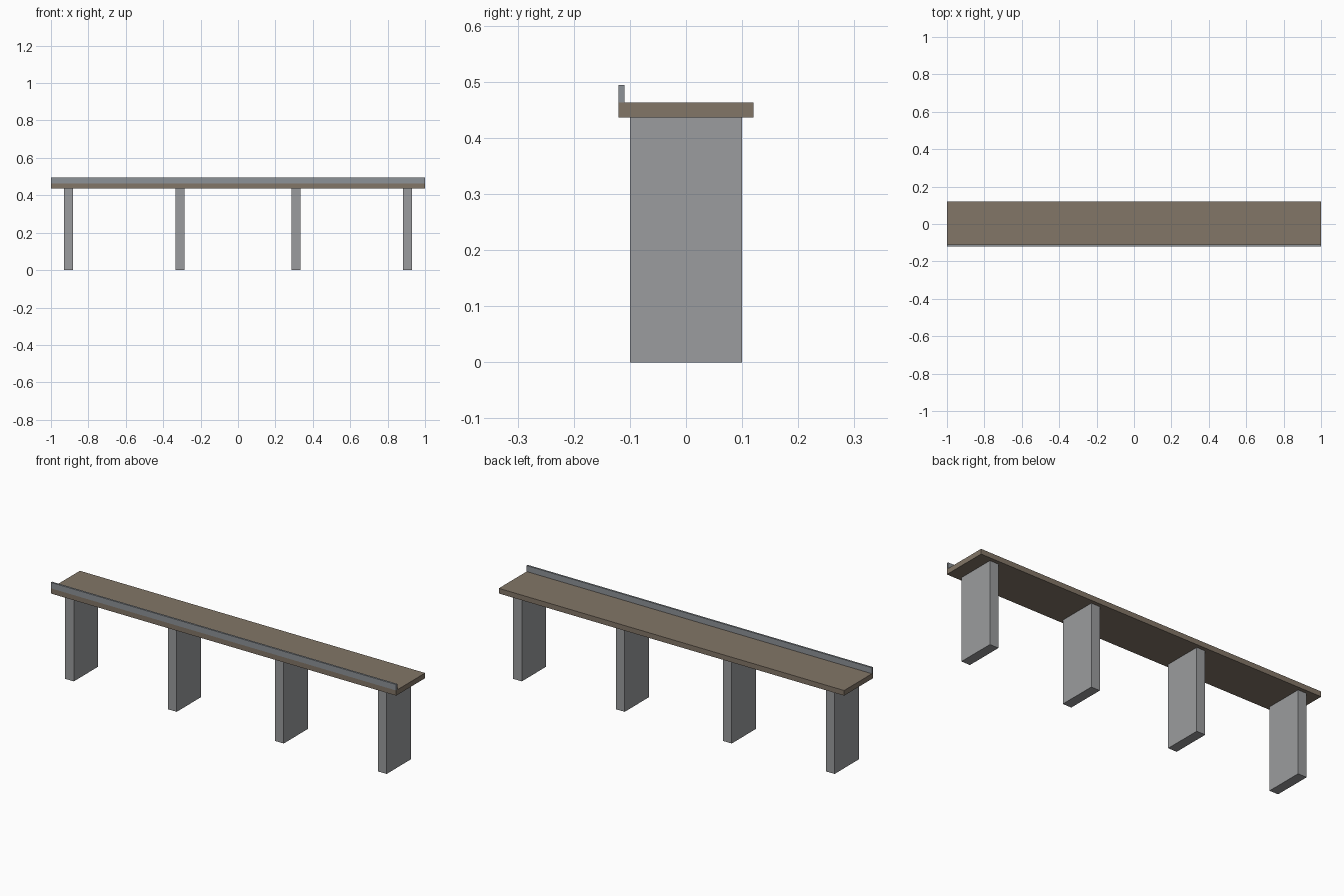
import bpy

if "Cube" in bpy.data.objects:
    bpy.data.objects.remove(bpy.data.objects["Cube"])


def material(name, rgb):
    mat = bpy.data.materials.new(name)
    mat.diffuse_color = (*rgb, 1.0)
    mat.use_nodes = True
    mat.node_tree.nodes["Principled BSDF"].inputs["Base Color"].default_value = mat.diffuse_color
    return mat


def box(name, x, y, z, mat):
    """Axis-aligned box from (min, max) ranges."""
    ranges = (x, y, z)
    bpy.ops.mesh.primitive_cube_add(size=1, location=[(a + b) / 2 for a, b in ranges])
    obj = bpy.context.object
    obj.name = name
    obj.scale = [b - a for a, b in ranges]
    bpy.ops.object.transform_apply(location=False, rotation=False, scale=True)
    obj.data.materials.append(mat)
    return obj


brown = material("deck_brown", (0.225, 0.18, 0.136))
steel = material("rail_grey", (0.27, 0.29, 0.31))
concrete = material("pier_grey", (0.328, 0.333, 0.342))

DECK_BOTTOM, DECK_TOP = 0.436, 0.463

# Long deck slab
box("deck", (-1, 1), (-0.12, 0.12), (DECK_BOTTOM, DECK_TOP), brown)

# Low rail along the front edge only
box("front_rail", (-1, 1), (-0.12, -0.11), (DECK_TOP, 0.494), steel)

# Four piers, mirrored about the centre
for side, label in ((-1, "left"), (1, "right")):
    for place, cx in (("outer", 0.906), ("inner", 0.31)):
        x = side * cx
        box(f"{label}_{place}_pier", (x - 0.025, x + 0.025), (-0.1, 0.1), (0, DECK_BOTTOM), concrete)
